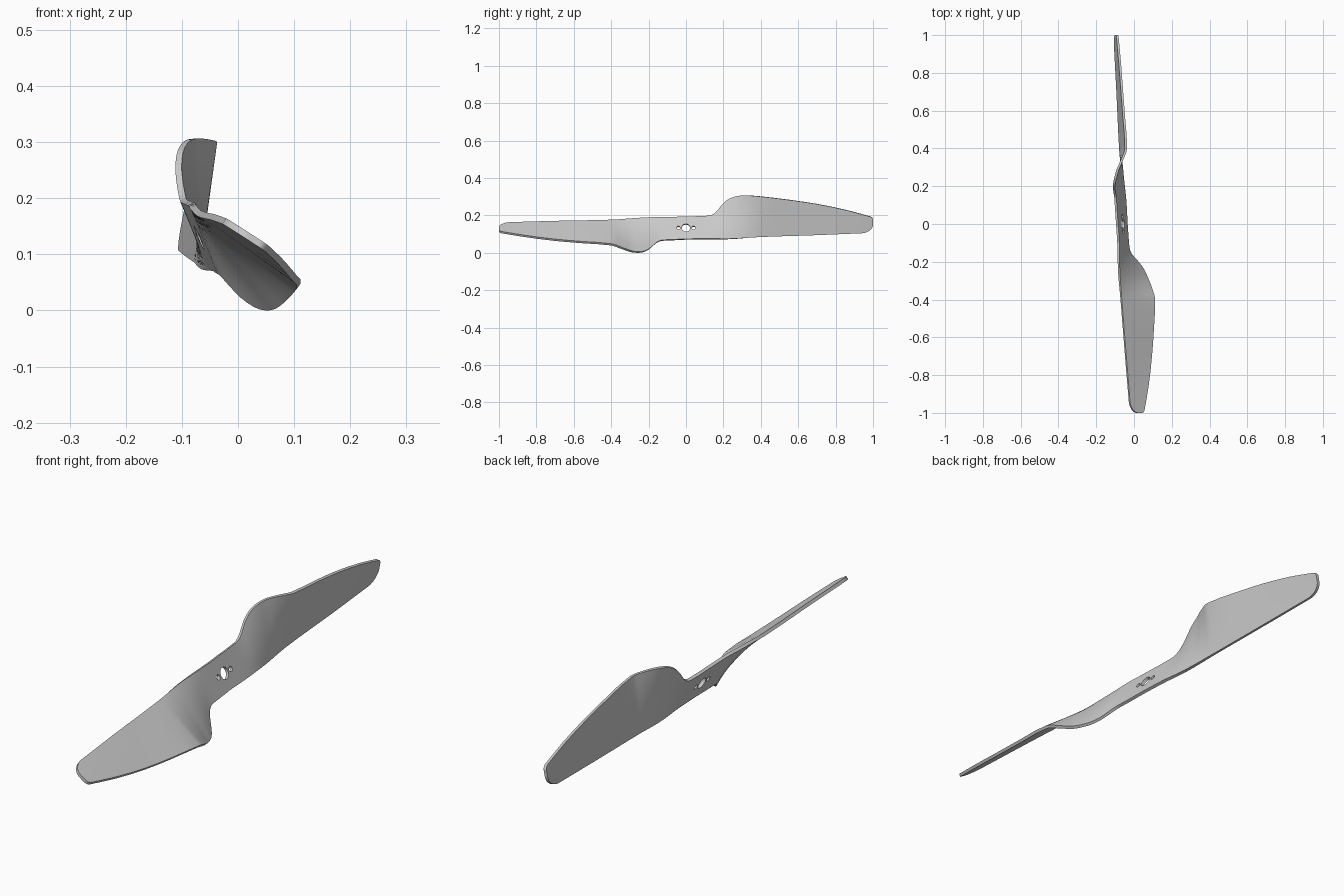
import bpy, bmesh, math
from mathutils import Vector, Matrix

if "Cube" in bpy.data.objects:
    bpy.data.objects.remove(bpy.data.objects["Cube"])

HUB = Vector((-0.065, 0, 0.134))
SPAN = Vector((-0.055, 1, 0.006))       # slightly tilted span direction
A = math.radians(23)
N = Vector((math.cos(A), 0, math.sin(A)))   # hub plate normal
U = Vector((-math.sin(A), 0, math.cos(A)))  # chord direction at the hub
THICK = 0.012

# (span, chord offset, normal offset) of the wide and the straight edge
WIDE = [(0, .066, 0), (.11, .069, 0), (.14, .074, .002), (.165, .092, .007),
        (.19, .121, .017), (.22, .146, .032), (.25, .157, .046), (.29, .160, .062),
        (.34, .151, .085), (.4, .137, .105), (.55, .120, .097), (.7, .100, .085),
        (.85, .072, .070), (1, .036, .049)]
STRAIGHT = [(0, -.064, 0), (.12, -.064, 0), (.25, -.061, -.006), (.4, -.050, -.007),
            (.7, -.043, -.002), (.95, -.035, .002), (1, -.034, .002)]


def edge(pts, y):
    """Smooth interpolation through the edge points."""
    last = len(pts) - 1
    i = max(k for k in range(last) if pts[k][0] <= y)

    def slope(k, c):
        a, b = pts[max(k - 1, 0)], pts[min(k + 1, last)]
        return (b[c] - a[c]) / (b[0] - a[0]) if k else 0.0
    p, q = pts[i], pts[i + 1]
    h = q[0] - p[0]
    t = (y - p[0]) / h
    return [(2*t**3 - 3*t*t + 1) * p[c] + (t**3 - 2*t*t + t) * h * slope(i, c)
            + (3*t*t - 2*t**3) * q[c] + (t**3 - t*t) * h * slope(i + 1, c) for c in (1, 2)]


def section(y, cols):
    """One row of points across the blade; the two blades are rotated copies."""
    a = abs(y)
    (u0, n0), (u1, n1) = edge(STRAIGHT, a), edge(WIDE, a)
    # rounded tip corners
    r0 = max(0, (a - .94) / .06)
    r1 = max(0, (a - .985) / .015)
    s0 = .55 * (1 - math.sqrt(max(0, 1 - r0 * r0)))
    s1 = 1 - .15 * (1 - math.sqrt(max(0, 1 - r1 * r1)))
    side = 1 if y >= 0 else -1
    row = []
    for k in range(cols + 1):
        f = k / cols if side > 0 else 1 - k / cols
        s = s0 + (s1 - s0) * f
        row.append(HUB + SPAN * y + U * side * (u0 + (u1 - u0) * s) + N * (n0 + (n1 - n0) * s))
    return row


# propeller sheet: rows along the span
half = [0.05, .1] + [.12 + .014 * i for i in range(21)] + [.47, .55, .63, .7, .78, .86, .92,
        .94, .955, .968, .978, .985, .991, .996, .999, 1.0]
rows = [-y for y in reversed(half)] + [0] + half
COLS = 10
bm = bmesh.new()
grid = [[bm.verts.new(p) for p in section(y, COLS)] for y in rows]
for r0, r1 in zip(grid, grid[1:]):
    for k in range(COLS):
        bm.faces.new((r0[k], r0[k + 1], r1[k + 1], r1[k]))
bmesh.ops.recalc_face_normals(bm, faces=bm.faces)
mesh = bpy.data.meshes.new("propeller")
bm.to_mesh(mesh)
bm.free()
prop = bpy.data.objects.new("propeller", mesh)
bpy.context.collection.objects.link(prop)
bpy.context.view_layer.objects.active = prop

solid = prop.modifiers.new("thickness", 'SOLIDIFY')
solid.thickness = THICK
solid.offset = 0
bpy.ops.object.modifier_apply(modifier=solid.name)

# shaft hole and two pin holes
for y, r in ((0, .023), (-.041, .01), (.041, .01)):
    bpy.ops.mesh.primitive_cylinder_add(vertices=24, radius=r, depth=.1)
    cutter = bpy.context.object
    cutter.name = "hole_cutter"
    cutter.hide_render = True
    cutter.matrix_world = Matrix.Translation(HUB + SPAN * y) @ N.to_track_quat('Z', 'Y').to_matrix().to_4x4()
    bpy.context.view_layer.objects.active = prop
    cut = prop.modifiers.new("hole", 'BOOLEAN')
    cut.object = cutter
    cut.operation = 'DIFFERENCE'
    cut.solver = 'EXACT'
    bpy.ops.object.modifier_apply(modifier=cut.name)
    bpy.data.objects.remove(cutter)

# rest on the ground, centred
vs = [v.co for v in prop.data.vertices]
lo = [min(v[i] for v in vs) for i in range(3)]
hi = [max(v[i] for v in vs) for i in range(3)]
prop.data.transform(Matrix.Translation((-(lo[0] + hi[0]) / 2, -(lo[1] + hi[1]) / 2, -lo[2])))

bpy.ops.object.select_all(action='DESELECT')
prop.select_set(True)
bpy.context.view_layer.objects.active = prop
bpy.ops.object.shade_smooth_by_angle(angle=math.radians(30))
